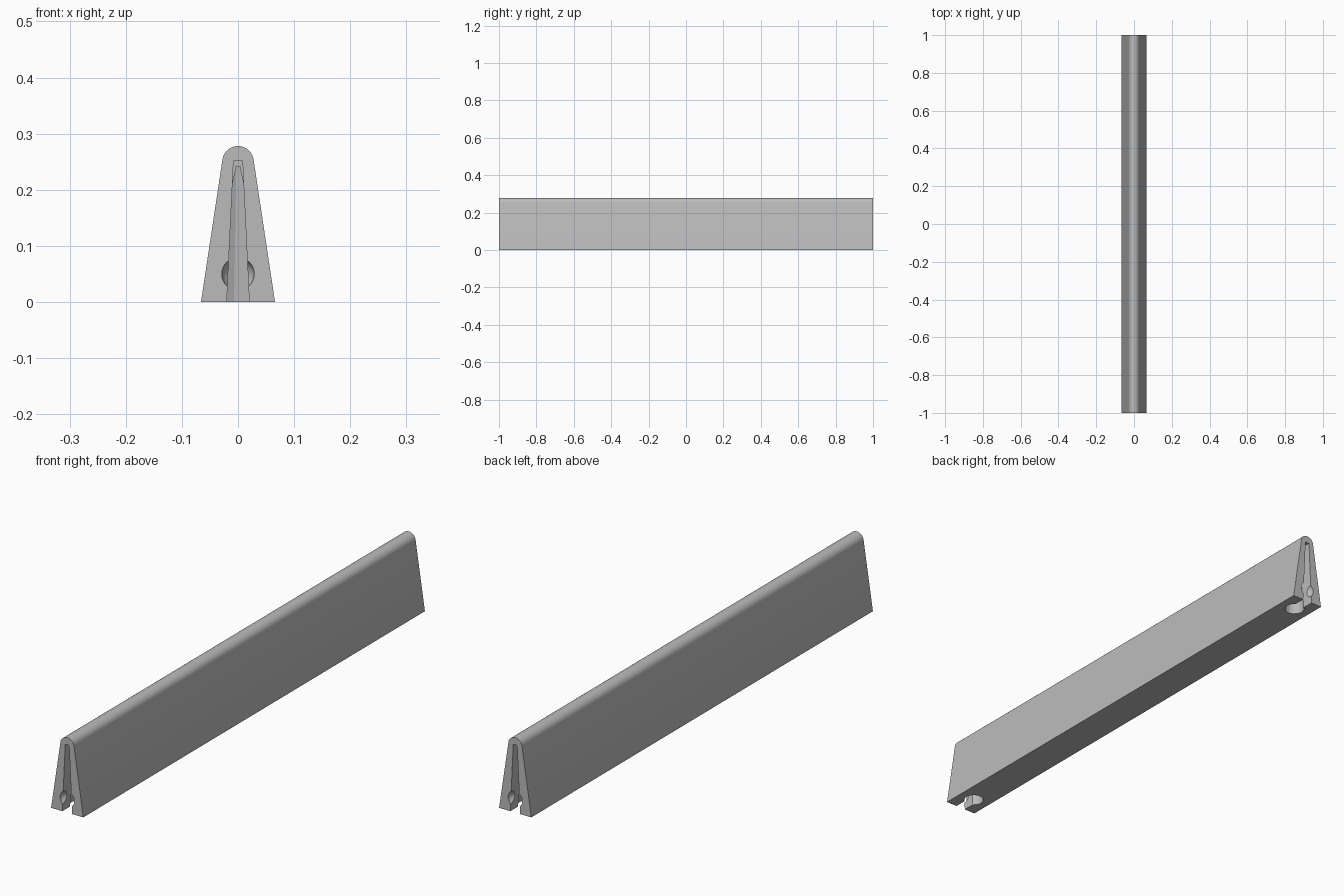
import bpy, bmesh, math
from mathutils import Matrix

old = bpy.data.objects.get("Cube")
if old:
    bpy.data.objects.remove(old)

grey = bpy.data.materials.new("light grey")
grey.use_nodes = True
grey.diffuse_color = (0.5, 0.5, 0.5, 1)
grey.node_tree.nodes["Principled BSDF"].inputs["Base Color"].default_value = (0.5, 0.5, 0.5, 1)


def finish(name, bm):
    bmesh.ops.recalc_face_normals(bm, faces=bm.faces)
    mesh = bpy.data.meshes.new(name)
    bm.to_mesh(mesh)
    bm.free()
    mesh.materials.append(grey)
    obj = bpy.data.objects.new(name, mesh)
    bpy.context.collection.objects.link(obj)
    return obj


def prism(name, outline, vector):
    bm = bmesh.new()
    face = bm.faces.new([bm.verts.new(p) for p in outline])
    ext = bmesh.ops.extrude_face_region(bm, geom=[face])
    moved = [v for v in ext["geom"] if isinstance(v, bmesh.types.BMVert)]
    bmesh.ops.translate(bm, verts=moved, vec=vector)
    return finish(name, bm)


# Tapered bar with a rounded top
outline = [(-0.066, -1, 0), (0.066, -1, 0)]
tilt = math.radians(8.8)
for i in range(25):
    a = tilt + (math.pi - 2 * tilt) * i / 24
    outline.append((0.028 * math.cos(a), -1, 0.25 + 0.028 * math.sin(a)))
bar = prism("tapered_bar", outline, (0, 2, 0))

# Socket cutters at both ends: narrow mouth, conical bore and round dimple
cutters = []
for side in (-1, 1):
    mouth = [(-0.0205, side * 1.02, -0.01), (0.0205, side * 1.02, -0.01),
             (0.008, side * 1.02, 0.251), (-0.008, side * 1.02, 0.251)]
    cutters.append(prism("mouth_cutter", mouth, (0, -side * 0.08, 0)))
    bm = bmesh.new()
    bmesh.ops.create_cone(bm, cap_ends=True, segments=16, radius1=0.037, radius2=0.0145,
                          depth=0.261, matrix=Matrix.Translation((0, side * 0.925, 0.1205))
                          @ Matrix.Rotation(math.pi / 16, 4, "Z"))
    cutters.append(finish("bore_cutter", bm))
    bm = bmesh.new()
    bmesh.ops.create_uvsphere(bm, u_segments=32, v_segments=16, radius=0.029,
                              matrix=Matrix.Translation((0, side, 0.05)))
    cutters.append(finish("dimple_cutter", bm))

for cutter in cutters:
    cutter.hide_render = True
    cutter.hide_set(True)
    mod = bar.modifiers.new("socket", "BOOLEAN")
    mod.operation = "DIFFERENCE"
    mod.solver = "EXACT"
    mod.object = cutter

# Smooth the rounded top, keep the edges crisp
bpy.context.view_layer.objects.active = bar
bar.select_set(True)
for mod in list(bar.modifiers):
    bpy.ops.object.modifier_apply(modifier=mod.name)
for cutter in cutters:
    bpy.data.objects.remove(cutter)
bpy.ops.object.shade_smooth_by_angle(angle=math.radians(20))
